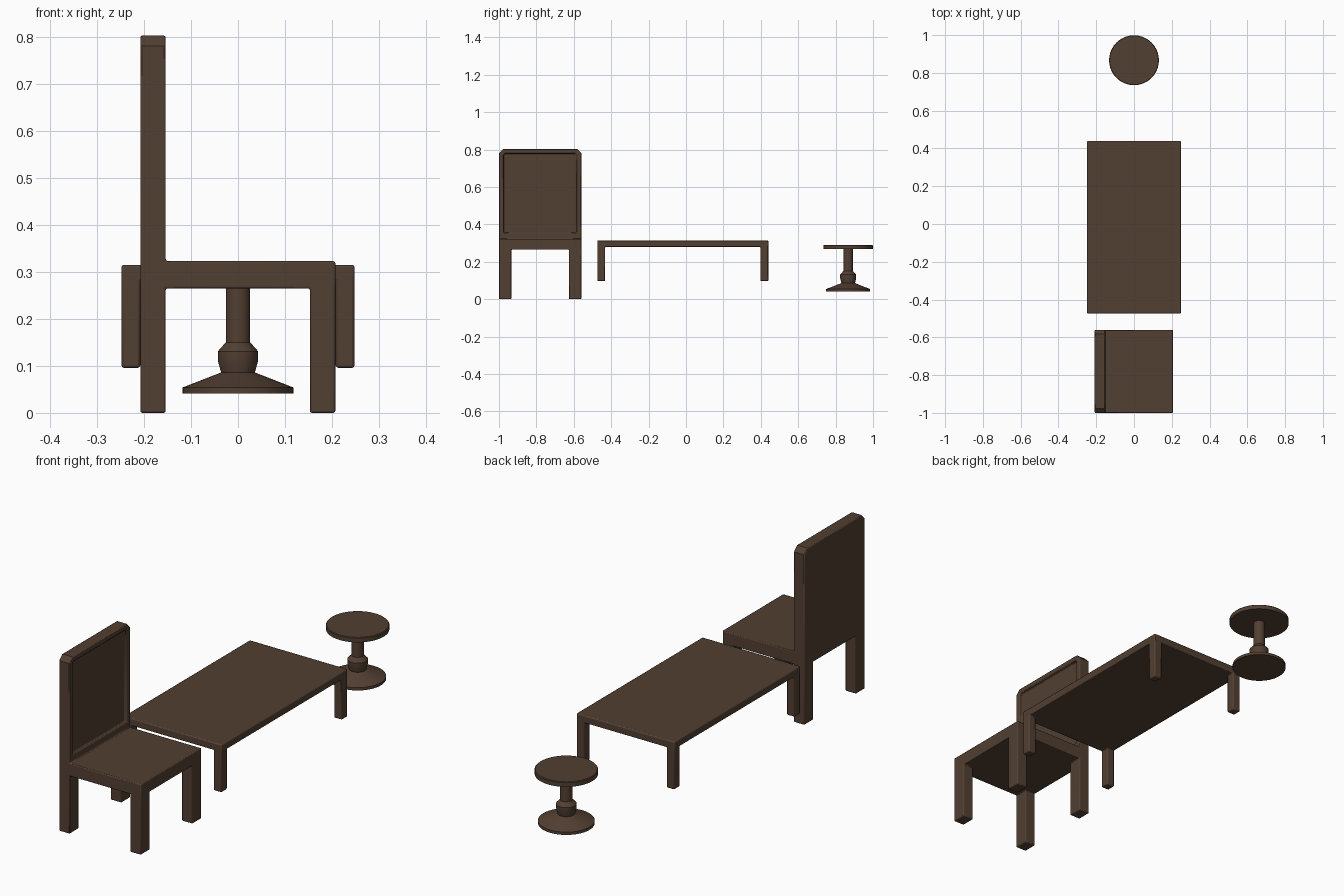
import bpy, bmesh, math
from mathutils import Vector

if "Cube" in bpy.data.objects:
    bpy.data.objects.remove(bpy.data.objects["Cube"])

wood = bpy.data.materials.new("dark_wood")
wood.diffuse_color = (0.085, 0.05, 0.032, 1)
wood.use_nodes = True
wood.node_tree.nodes["Principled BSDF"].inputs["Base Color"].default_value = wood.diffuse_color


def finish(bm, name, bevel=0):
    bmesh.ops.recalc_face_normals(bm, faces=bm.faces)
    me = bpy.data.meshes.new(name)
    bm.to_mesh(me)
    bm.free()
    ob = bpy.data.objects.new(name, me)
    bpy.context.collection.objects.link(ob)
    me.materials.append(wood)
    if bevel:
        m = ob.modifiers.new("soft_edges", 'BEVEL')
        m.width, m.segments = bevel, 2
        m.limit_method, m.angle_limit = 'ANGLE', math.radians(50)
    bpy.context.view_layer.objects.active = ob
    ob.select_set(True)
    bpy.ops.object.shade_smooth_by_angle(angle=math.radians(30))
    ob.select_set(False)
    return ob


def extrude(bm, faces, offset):
    new = bmesh.ops.extrude_face_region(bm, geom=faces)["geom"]
    bmesh.ops.delete(bm, geom=faces, context='FACES_ONLY')
    bmesh.ops.translate(bm, vec=offset,
                        verts=[v for v in new if isinstance(v, bmesh.types.BMVert)])


def slab_with_legs(x0, x1, y0, y1, floor, low, high, lx, ly):
    """Slab cut 3x3, with its four corner cells pulled down as legs."""
    bm = bmesh.new()
    bmesh.ops.create_cube(bm, size=1)
    for v in bm.verts:
        v.co = Vector((x0 if v.co.x < 0 else x1, y0 if v.co.y < 0 else y1,
                       low if v.co.z < 0 else high))
    for co, no in (((x0 + lx, 0, 0), (1, 0, 0)), ((x1 - lx, 0, 0), (1, 0, 0)),
                   ((0, y0 + ly, 0), (0, 1, 0)), ((0, y1 - ly, 0), (0, 1, 0))):
        bmesh.ops.bisect_plane(bm, geom=bm.verts[:] + bm.edges[:] + bm.faces[:],
                               plane_co=co, plane_no=no)
    bm.normal_update()
    corners = []
    for f in bm.faces:
        c = f.calc_center_median()
        if f.normal.z < -0.9 and not x0 + lx < c.x < x1 - lx and not y0 + ly < c.y < y1 - ly:
            corners.append(f)
    extrude(bm, corners, (0, 0, floor - low))
    bm.normal_update()
    return bm


# Table: thin top on four square legs
finish(slab_with_legs(-.248, .248, -.474, .44, .096, .28, .315, .04, .042), "table", .005)

# Chair: seat and legs, with the rear strip raised into a backrest
X0, BACK, SEAT, TOP = -.208, -.154, .323, .803
bm = slab_with_legs(X0, .207, -1, -.56, 0, .265, SEAT, BACK - X0, .066)
extrude(bm, [f for f in bm.faces if f.normal.z > .9 and f.calc_center_median().x < BACK],
        (0, 0, TOP - SEAT))

# Clipped upper corners of the backrest
edges = [e for e in bm.edges
         if all(v.co.z > TOP - .001 and (v.co.y < -.999 or v.co.y > -.561) for v in e.verts)
         and abs(e.verts[0].co.x - e.verts[1].co.x) > .01]
bmesh.ops.bevel(bm, geom=edges, offset=.022, segments=1, affect='EDGES')
bmesh.ops.recalc_face_normals(bm, faces=bm.faces)
bm.normal_update()

# Recessed panel in the backrest
panel = [f for f in bm.faces if f.normal.x > .9 and f.calc_center_median().z > SEAT + .05]
bmesh.ops.inset_region(bm, faces=panel, thickness=.024, use_even_offset=True)
for v in {v for f in panel for v in f.verts}:
    if v.co.z < SEAT + .05:
        v.co.z = SEAT + .032
extrude(bm, panel, (-.012, 0, 0))
finish(bm, "chair", .004)


# Pedestal stool: turned profile spun round its axis
profile = [(0, .041), (.118, .041), (.118, .054), (.036, .086), (.043, .112), (.043, .131),
           (.026, .15), (.026, .268), (.132, .268), (.132, .287), (.129, .29), (0, .29)]
bm = bmesh.new()
vs = [bm.verts.new((r, .867, z)) for r, z in profile]
es = [bm.edges.new(p) for p in zip(vs, vs[1:])]
bmesh.ops.spin(bm, geom=vs + es, cent=(0, .867, 0), axis=(0, 0, 1),
               angle=math.tau, steps=40, use_merge=True)
bmesh.ops.remove_doubles(bm, verts=bm.verts, dist=.0001)
finish(bm, "pedestal_stool")
